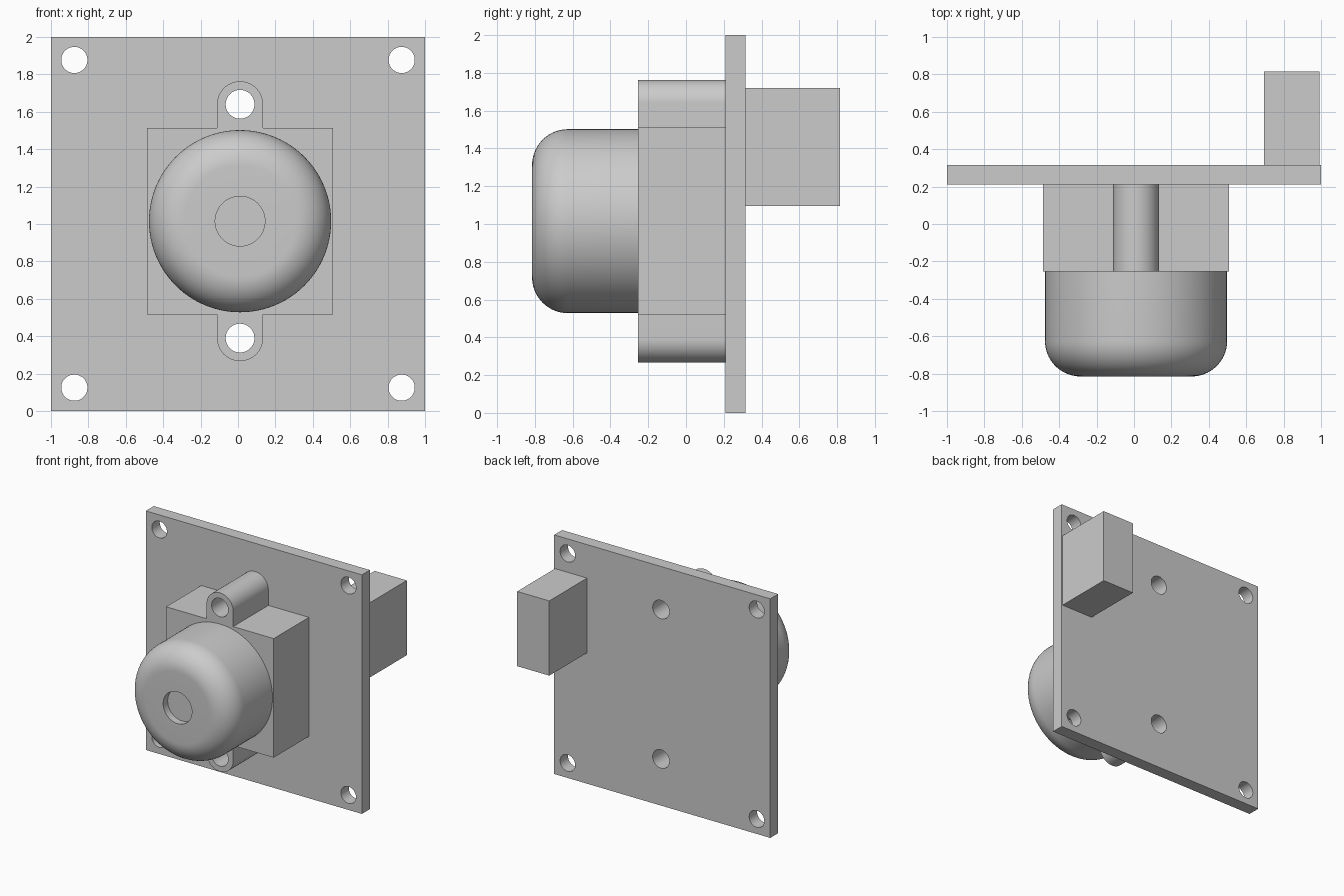
import bpy, bmesh
from math import sin, cos, pi, radians
from mathutils import Vector, Matrix

if "Cube" in bpy.data.objects:
    bpy.data.objects.remove(bpy.data.objects["Cube"])

CX, CZ = 0.011, 1.015  # optical axis


def finish(name, bm):
    """Weld, orient and store a bmesh as a smooth-by-angle object."""
    bmesh.ops.remove_doubles(bm, verts=bm.verts, dist=1e-5)
    bmesh.ops.recalc_face_normals(bm, faces=bm.faces)
    mesh = bpy.data.meshes.new(name)
    bm.to_mesh(mesh)
    bm.free()
    obj = bpy.data.objects.new(name, mesh)
    bpy.context.collection.objects.link(obj)
    bpy.ops.object.select_all(action='DESELECT')
    obj.select_set(True)
    bpy.context.view_layer.objects.active = obj
    bpy.ops.object.shade_smooth_by_angle(angle=radians(30))
    return obj


def arc(x, z, r, a0, a1, n):
    return [(x + r * cos(radians(a0 + (a1 - a0) * i / n)),
             z + r * sin(radians(a0 + (a1 - a0) * i / n))) for i in range(n + 1)]


def circle(x, z, r, n=48):
    return arc(x, z, r, 0, 360, n)[:-1]


def rect(x0, x1, z0, z1):
    return [(x0, z0), (x1, z0), (x1, z1), (x0, z1)]


def extrude(name, loops, y0, y1):
    """Extrude an x-z outline (with optional hole loops) from y0 to y1."""
    bm = bmesh.new()
    edges = []
    for loop in loops:
        vs = [bm.verts.new((x, y0, z)) for x, z in loop]
        edges += [bm.edges.new((vs[i - 1], vs[i])) for i in range(len(vs))]
    bmesh.ops.triangle_fill(bm, edges=edges, use_beauty=True, use_dissolve=False,
                            normal=Vector((0, -1, 0)))
    ext = bmesh.ops.extrude_face_region(bm, geom=bm.faces[:], use_keep_orig=True)
    moved = [g for g in ext['geom'] if isinstance(g, bmesh.types.BMVert)]
    bmesh.ops.translate(bm, verts=moved, vec=(0, y1 - y0, 0))
    return finish(name, bm)


# Screw holes shared by the housing lugs and the board
lug_holes = [circle(CX, CZ + s * 0.625, 0.077) for s in (1, -1)]

# Circuit board with corner holes
corner_holes = [circle(x, z, 0.07) for x in (-0.875, 0.875) for z in (0.125, 1.877)]
extrude("circuit_board", [rect(-1, 1, 0, 2)] + corner_holes + lug_holes, 0.21, 0.315)

# Square lens holder with a rounded lug above and below
H, R = 0.498, 0.123
top = [(CX + H, CZ), (CX + H, CZ + H), (CX + R, CZ + H)]
top += arc(CX, CZ + 0.625, R, 0, 180, 32)
top += [(CX - R, CZ + H), (CX - H, CZ + H)]
bottom = [(2 * CX - x, 2 * CZ - z) for x, z in top]
extrude("lens_holder", [top + bottom] + lug_holes, -0.255, 0.21)

# Rounded lens barrel with a shallow aperture, turned about the y axis
profile = [(0, -0.255), (0.487, -0.255)]
profile += [(r, -y) for r, y in arc(0.297, 0.625, 0.19, 0, 90, 14)]
profile += [(0.133, -0.815), (0.133, -0.755), (0, -0.755)]
bm = bmesh.new()
pts = [bm.verts.new((CX + r, y, CZ)) for r, y in profile]
line = [bm.edges.new(pair) for pair in zip(pts, pts[1:])]
bmesh.ops.spin(bm, geom=pts + line, cent=(CX, 0, CZ), axis=(0, 1, 0),
               angle=2 * pi, steps=96, use_merge=False)
finish("lens_barrel", bm)

# Cable connector on the back
extrude("connector", [rect(0.695, 0.992, 1.095, 1.72)], 0.315, 0.815)
